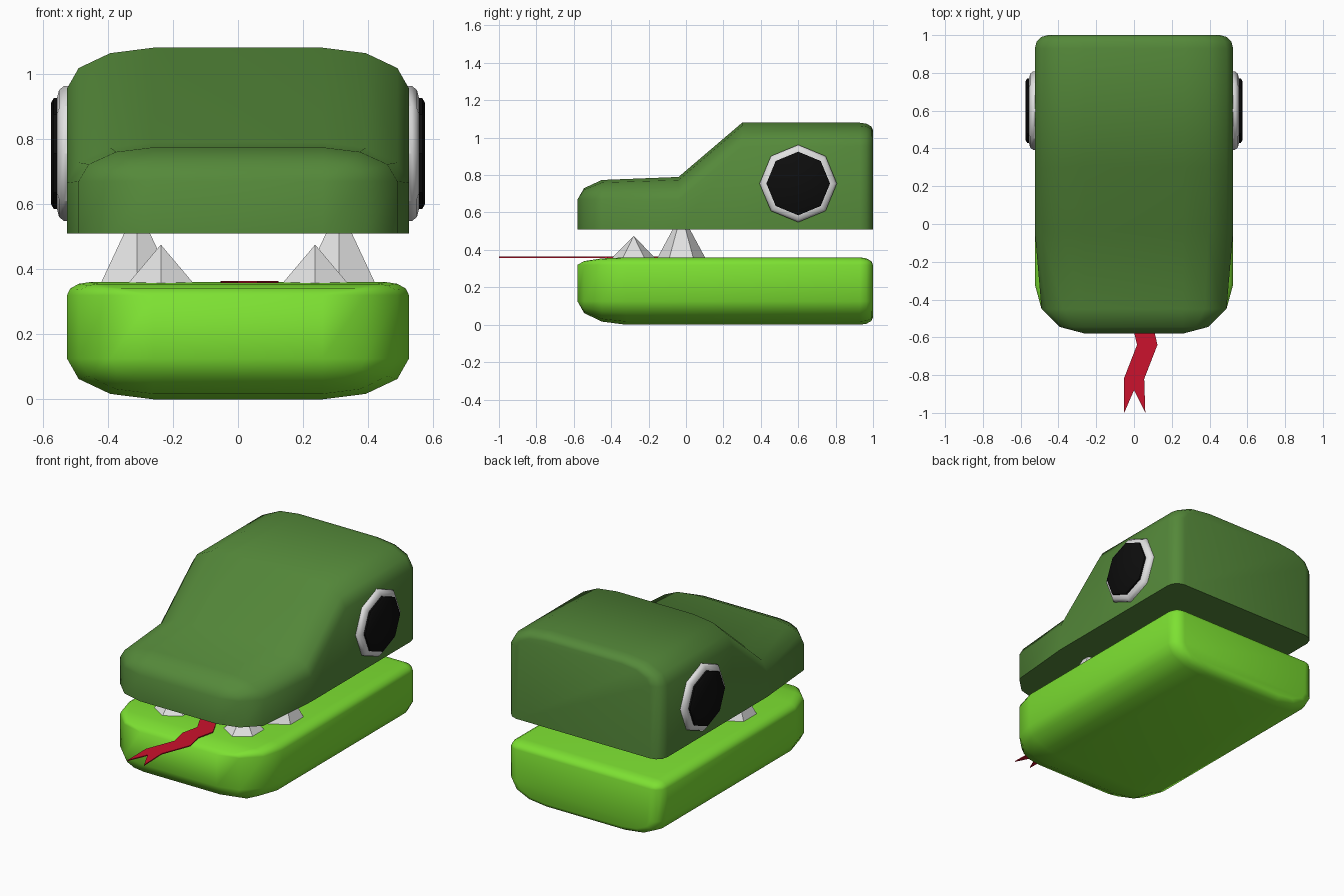
import bpy, bmesh, math
from mathutils import Matrix, Vector

cube = bpy.data.objects.get("Cube")
if cube:
    bpy.data.objects.remove(cube, do_unlink=True)


def material(name, rgb):
    m = bpy.data.materials.new(name)
    m.use_nodes = True
    m.diffuse_color = (*rgb, 1)
    m.node_tree.nodes["Principled BSDF"].inputs["Base Color"].default_value = (*rgb, 1)
    return m


DARK = material("dark green", (0.09, 0.25, 0.042))
LIME = material("lime green", (0.205, 0.75, 0.032))
RED = material("tongue red", (0.6, 0.006, 0.026))
WHITE = material("off white", (0.75, 0.75, 0.75))
BLACK = material("black", (0.004, 0.004, 0.004))


def finish(name, bm, mat, smooth=None):
    bmesh.ops.remove_doubles(bm, verts=bm.verts, dist=0.0005)
    bmesh.ops.recalc_face_normals(bm, faces=bm.faces)
    mesh = bpy.data.meshes.new(name)
    bm.to_mesh(mesh)
    bm.free()
    mesh.materials.append(mat)
    ob = bpy.data.objects.new(name, mesh)
    bpy.context.collection.objects.link(ob)
    if smooth:
        bpy.ops.object.select_all(action='DESELECT')
        ob.select_set(True)
        bpy.context.view_layer.objects.active = ob
        bpy.ops.object.shade_smooth_by_angle(angle=math.radians(smooth))
    return ob


STEPS = [math.radians(a) for a in (0, 30, 60, 90)]


def section(y, w, low, high, low_r, high_r):
    """Closed ring in the xz plane with rounded lower and upper corners."""
    half = []
    for a in STEPS:
        half.append((w - low_r[0] * (1 - math.sin(a)), low + low_r[1] * (1 - math.cos(a))))
    for a in STEPS:
        half.append((w - high_r[0] * (1 - math.cos(a)), high - high_r[1] * (1 - math.sin(a))))
    ring = half + [(-x, z) for x, z in reversed(half)]
    return [Vector((x, y, z)) for x, z in ring]


def loft(name, rings, mat):
    bm = bmesh.new()
    loops = [[bm.verts.new(p) for p in ring] for ring in rings]
    n = len(loops[0])
    for a, b in zip(loops, loops[1:]):
        for i in range(n):
            j = (i + 1) % n
            bm.faces.new((a[i], a[j], b[j], b[i]))
    bm.faces.new(loops[0])
    bm.faces.new(loops[-1])
    return finish(name, bm, mat, 50)


W, FRONT, BACK = 0.525, -0.58, 1.0
RX, RY, RZ, SMALL, LIP = 0.265, 0.26, 0.125, 0.07, 0.04

# Upper head: rounded snout, sloping brow, flat crown, softened back
rings = []
for a in STEPS[:3]:
    s = math.sin(a)
    rings.append(section(FRONT + RY * (1 - math.cos(a)), W - RX * (1 - s), 0.51,
                         0.79 - 0.12 * (1 - s), (0, 0), (RX * s, 0.12 * s)))
rings.append(section(-0.04, W, 0.51, 0.79, (0, 0), (RX, RZ)))
rings.append(section(0.30, W, 0.51, 1.08, (0, 0), (RX, RZ)))
for a in reversed(STEPS):
    k = 1 - math.sin(a)
    rings.append(section(BACK - SMALL * (1 - math.cos(a)), W - SMALL * k, 0.51,
                         1.08 - LIP * k, (0, 0), (RX - SMALL * k, RZ - LIP * k)))
loft("upper_head", rings, DARK)

# Lower jaw: broad rounding below, narrow rounding along the lip
rings = []
for a in STEPS:
    s = math.sin(a)
    rings.append(section(FRONT + RY * (1 - math.cos(a)), W - RX * (1 - s), RZ * (1 - s),
                         0.36 - LIP * (1 - s), (RX * s, RZ * s), (SMALL * s, LIP * s)))
for a in reversed(STEPS):
    k = 1 - math.sin(a)
    rings.append(section(BACK - SMALL * (1 - math.cos(a)), W - SMALL * k, LIP * k,
                         0.36 - LIP * k, (RX - SMALL * k, RZ - LIP * k),
                         (SMALL * (1 - k), LIP * (1 - k))))
loft("lower_jaw", rings, LIME)


def tooth(name, x, y, radius, tip):
    bm = bmesh.new()
    base = 0.35
    bmesh.ops.create_cone(bm, cap_ends=True, segments=6, radius1=radius, radius2=0,
                          depth=tip - base,
                          matrix=Matrix.Translation((x, y, (tip + base) / 2)))
    finish(name, bm, WHITE)


def eye_disc(name, side, mat, profile):
    """Octagonal disc made of (outward x, radius) rings on one side of the head."""
    bm = bmesh.new()
    loops = []
    for x, r in profile:
        loops.append([bm.verts.new((side * x, 0.6 + r * math.cos(i * math.pi / 4),
                                    0.755 + r * math.sin(i * math.pi / 4))) for i in range(8)])
    for a, b in zip(loops, loops[1:]):
        for i in range(8):
            j = (i + 1) % 8
            bm.faces.new((a[i], a[j], b[j], b[i]))
    bm.faces.new(loops[0])
    bm.faces.new(loops[-1])
    finish(name, bm, mat, 40)


# Paired teeth and eyes
for side, label in ((1, "left"), (-1, "right")):
    tooth(label + "_front_tooth", side * 0.237, -0.28, 0.122, 0.475)
    tooth(label + "_rear_tooth", side * 0.31, -0.025, 0.132, 0.595)
    eye_disc(label + "_eye_rim", side, WHITE,
             [(0.51, 0.207), (0.535, 0.207), (0.55, 0.195), (0.556, 0.17)])
    eye_disc(label + "_pupil", side, BLACK,
             [(0.54, 0.17), (0.566, 0.17), (0.575, 0.155)])

# Forked tongue: thin zigzag ribbon with two prongs
bm = bmesh.new()
spine = [(0.03, -0.1), (0.0, -0.28), (0.07, -0.42), (0.045, -0.53), (0.07, -0.64), (0.0, -0.82)]
left = [bm.verts.new((x - 0.054, y, 0.358)) for x, y in spine]
right = [bm.verts.new((x + 0.054, y, 0.358)) for x, y in spine]
for i in range(len(spine) - 1):
    bm.faces.new((left[i], left[i + 1], right[i + 1], right[i]))
notch = bm.verts.new((0, -0.88, 0.358))
tips = [bm.verts.new((x, -1.0, 0.358)) for x in (-0.052, 0.06)]
bm.faces.new((left[-1], notch, right[-1]))
bm.faces.new((left[-1], tips[0], notch))
bm.faces.new((right[-1], notch, tips[1]))
bmesh.ops.recalc_face_normals(bm, faces=bm.faces)
ext = bmesh.ops.extrude_face_region(bm, geom=bm.faces[:])
bmesh.ops.translate(bm, vec=(0, 0, 0.006),
                    verts=[v for v in ext["geom"] if isinstance(v, bmesh.types.BMVert)])
finish("tongue", bm, RED)
